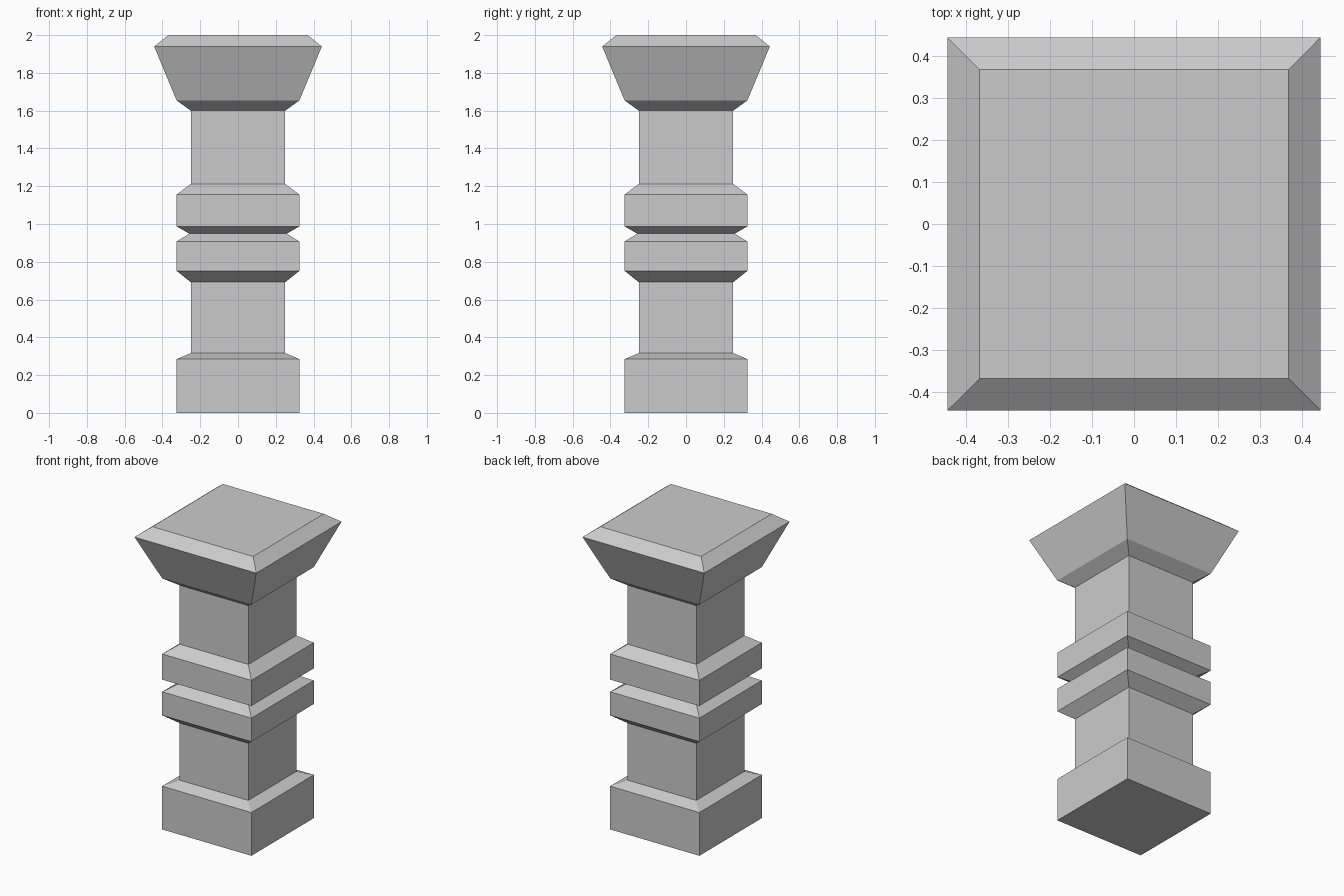
import bpy, bmesh

if "Cube" in bpy.data.objects:
    bpy.data.objects.remove(bpy.data.objects["Cube"])

# Profile of the square column: (half width, height)
PROFILE = [
    (0.325, 0.0), (0.325, 0.285), (0.25, 0.316),                    # plinth
    (0.25, 0.692),                                                  # lower shaft
    (0.325, 0.752), (0.325, 0.907), (0.258, 0.949),                 # lower band
    (0.325, 0.987), (0.325, 1.156), (0.25, 1.212),                  # upper band
    (0.25, 1.60),                                                   # upper shaft
    (0.325, 1.654), (0.444, 1.94), (0.368, 2.0),                    # capital
]


def square_column(name, profile):
    """Stack square rings along z and close both ends."""
    bm = bmesh.new()
    rings = [[bm.verts.new((sx * w, sy * w, z))
              for sx, sy in ((-1, -1), (1, -1), (1, 1), (-1, 1))]
             for w, z in profile]
    for low, high in zip(rings, rings[1:]):
        for i in range(4):
            j = (i + 1) % 4
            bm.faces.new((low[i], low[j], high[j], high[i]))
    bm.faces.new(rings[0][::-1])
    bm.faces.new(rings[-1])
    mesh = bpy.data.meshes.new(name)
    bm.to_mesh(mesh)
    bm.free()
    obj = bpy.data.objects.new(name, mesh)
    bpy.context.collection.objects.link(obj)
    return obj


square_column("square_pillar", PROFILE)
